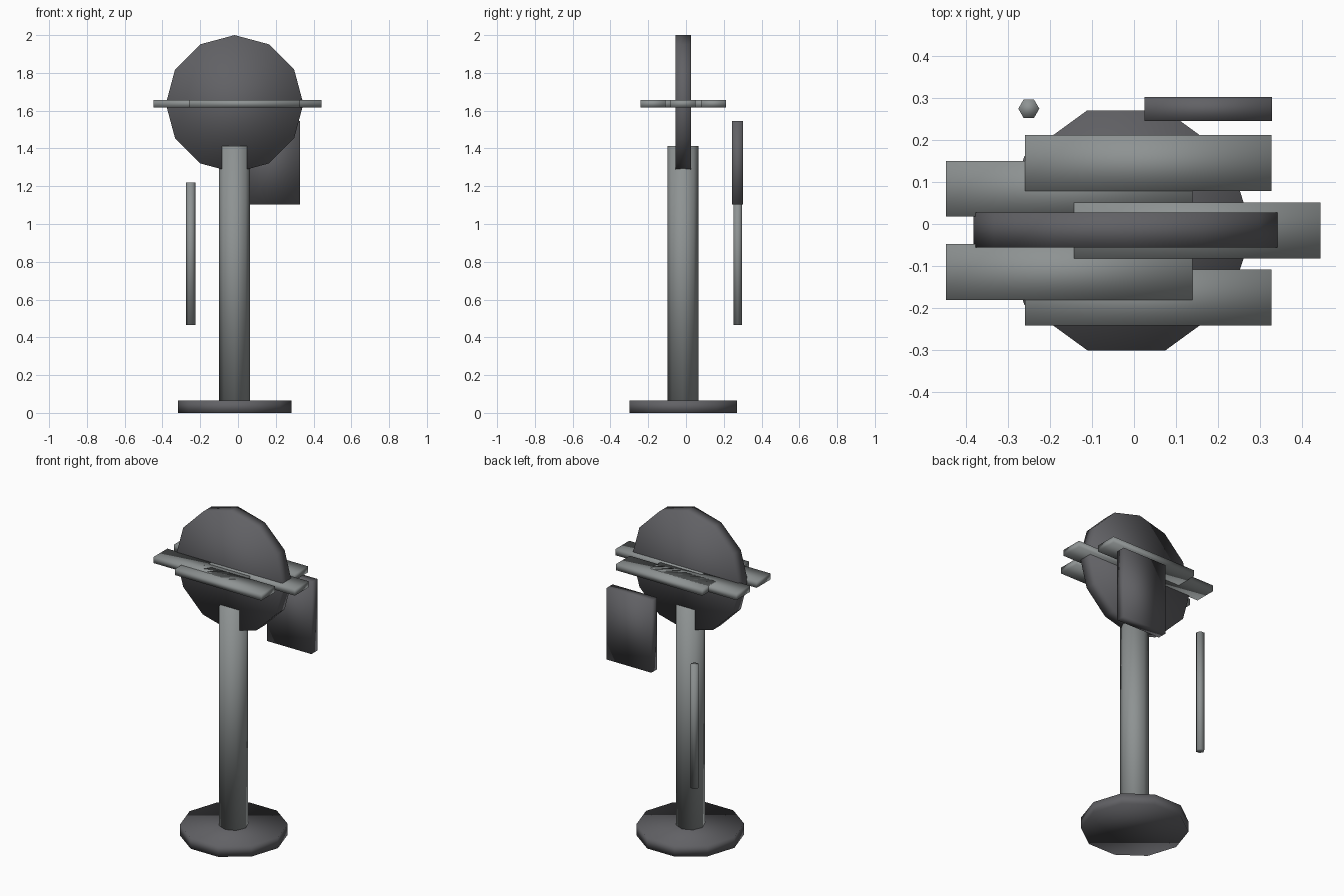
import bpy
import math

if "Cube" in bpy.data.objects:
    bpy.data.objects.remove(bpy.data.objects["Cube"])

CX, CY = -0.018, -0.015   # common axis of the pole


def material(name, value):
    m = bpy.data.materials.new(name)
    m.diffuse_color = (*value, 1)
    m.use_nodes = True
    m.node_tree.nodes["Principled BSDF"].inputs["Base Color"].default_value = m.diffuse_color
    return m


DARK = material("dark_grey", (0.12, 0.12, 0.13))
LIGHT = material("light_grey", (0.27, 0.29, 0.29))


def finish(name, mat):
    ob = bpy.context.object
    ob.name = name
    bpy.ops.object.transform_apply(location=False, rotation=True, scale=True)
    ob.data.materials.append(mat)
    ob.data.shade_smooth()
    return ob


def prism(name, mat, sides, radius, depth, centre, tilt=0.0, turn=0.0):
    bpy.ops.mesh.primitive_cylinder_add(vertices=sides, radius=radius, depth=depth,
                                        location=centre, rotation=(tilt, 0, turn))
    return finish(name, mat)


def box(name, mat, size, centre):
    bpy.ops.mesh.primitive_cube_add(size=1, location=centre)
    bpy.context.object.scale = size
    return finish(name, mat)


# Foot and pole
prism("base", DARK, 10, 0.30, 0.066, (CX, CY, 0.033), turn=math.pi / 2)
prism("pole", LIGHT, 8, 0.082, 1.35, (CX, CY - 0.002, 0.738))

# Upright round head
prism("head_disc", DARK, 12, 0.364, 0.083, (CX, CY + 0.001, 1.636), tilt=math.pi / 2)

# Five parallel slats spaced evenly around the axis
for i in range(5):
    a = i * math.tau / 5
    box(f"slat_{i + 1}", LIGHT, (0.586, 0.133, 0.038),
        (CX + 0.168 * math.cos(a), CY + 0.168 * math.sin(a), 1.637))

# Detached panel and thin rod behind
box("rear_panel", DARK, (0.303, 0.057, 0.44), (0.176, 0.273, 1.324))
prism("rear_rod", LIGHT, 6, 0.025, 0.754, (-0.25, 0.274, 0.842), turn=math.pi / 2)
